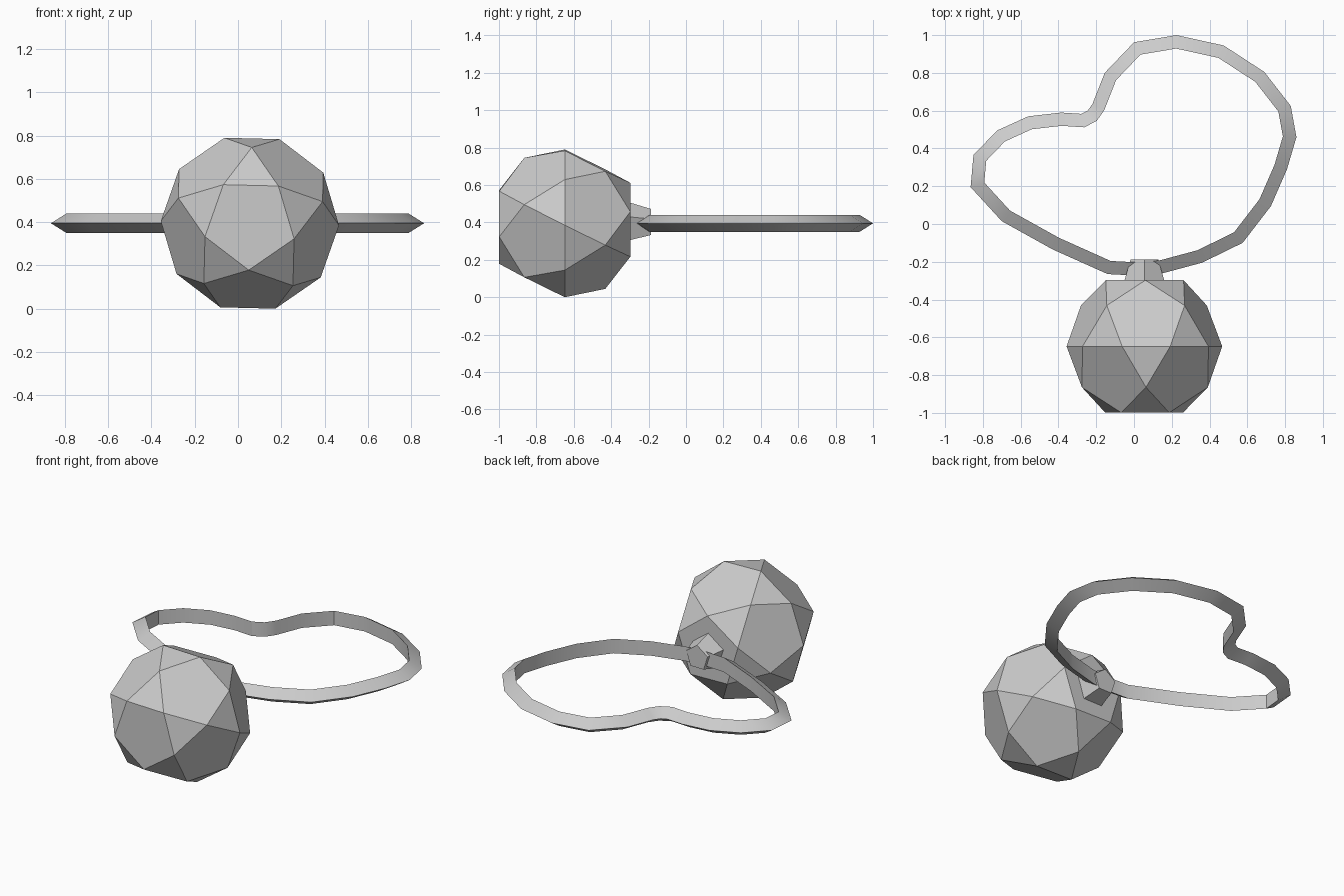
import bpy, bmesh
from math import cos, sin, radians
from mathutils import Vector

if "Cube" in bpy.data.objects:
    bpy.data.objects.remove(bpy.data.objects["Cube"])

CX, CZ = 0.055, 0.395


def finish(name, bm):
    bmesh.ops.recalc_face_normals(bm, faces=bm.faces)
    mesh = bpy.data.meshes.new(name)
    bm.to_mesh(mesh)
    bm.free()
    obj = bpy.data.objects.new(name, mesh)
    bpy.context.collection.objects.link(obj)
    return obj


def hull_of_rings(name, rings):
    """Faceted solid from polygon rings (y, radius, sides, start angle) around the y axis."""
    bm = bmesh.new()
    for y, r, n, start in rings:
        for i in range(n):
            a = radians(start + 360 * i / n)
            bm.verts.new((CX + r * cos(a), y, CZ + r * sin(a)))
    bmesh.ops.convex_hull(bm, input=bm.verts)
    bmesh.ops.dissolve_limit(bm, angle_limit=radians(2), verts=bm.verts, edges=bm.edges)
    return finish(name, bm)


# Ball: icosidodecahedron with a pentagon facing front
R, BY, TURN = 0.412, -0.648, -91.4
hull_of_rings("ball", [
    (BY - 0.8507 * R, 0.5257 * R, 5, TURN),
    (BY - 0.5257 * R, 0.8507 * R, 5, TURN + 36),
    (BY, R, 10, TURN + 18),
    (BY + 0.5257 * R, 0.8507 * R, 5, TURN),
    (BY + 0.8507 * R, 0.5257 * R, 5, TURN + 36),
])

# Neck: tapered five-sided plug holding the loop
hull_of_rings("neck", [(-0.31, 0.114, 5, 90), (-0.187, 0.077, 5, 90)])

# Loop: triangular section swept along the closed outer outline
outline = [
    (0.05, -0.275), (-0.14, -0.265), (-0.43, -0.135), (-0.70, 0.015),
    (-0.865, 0.195), (-0.85, 0.365), (-0.725, 0.495), (-0.56, 0.57),
    (-0.385, 0.59), (-0.278, 0.583), (-0.245, 0.60), (-0.22, 0.635),
    (-0.155, 0.80), (0.0, 0.962), (0.225, 1.0), (0.475, 0.945),
    (0.69, 0.805), (0.83, 0.625), (0.86, 0.46), (0.81, 0.29),
    (0.725, 0.095), (0.575, -0.10), (0.36, -0.205), (0.155, -0.26),
]
DEPTH, HALF = 0.07, 0.045
bm = bmesh.new()
sections = []
count = len(outline)
for i, p in enumerate(outline):
    p = Vector(p)
    t0 = (p - Vector(outline[i - 1])).normalized()
    t1 = (Vector(outline[(i + 1) % count]) - p).normalized()
    t = (t0 + t1).normalized()
    q = p + Vector((t.y, -t.x)) * DEPTH / max(t.dot(t1), 0.7)
    sections.append([bm.verts.new(c) for c in (
        (p.x, p.y, CZ), (q.x, q.y, CZ + HALF), (q.x, q.y, CZ - HALF))])
for i in range(count):
    a, b = sections[i - 1], sections[i]
    for k in range(3):
        j = (k + 1) % 3
        bm.faces.new((a[k], a[j], b[j], b[k]))
loop = finish("cord_loop", bm)

# Loop shades smoothly along its length with crisp section corners
bpy.context.view_layer.objects.active = loop
loop.select_set(True)
bpy.ops.object.shade_smooth_by_angle(angle=radians(30))
